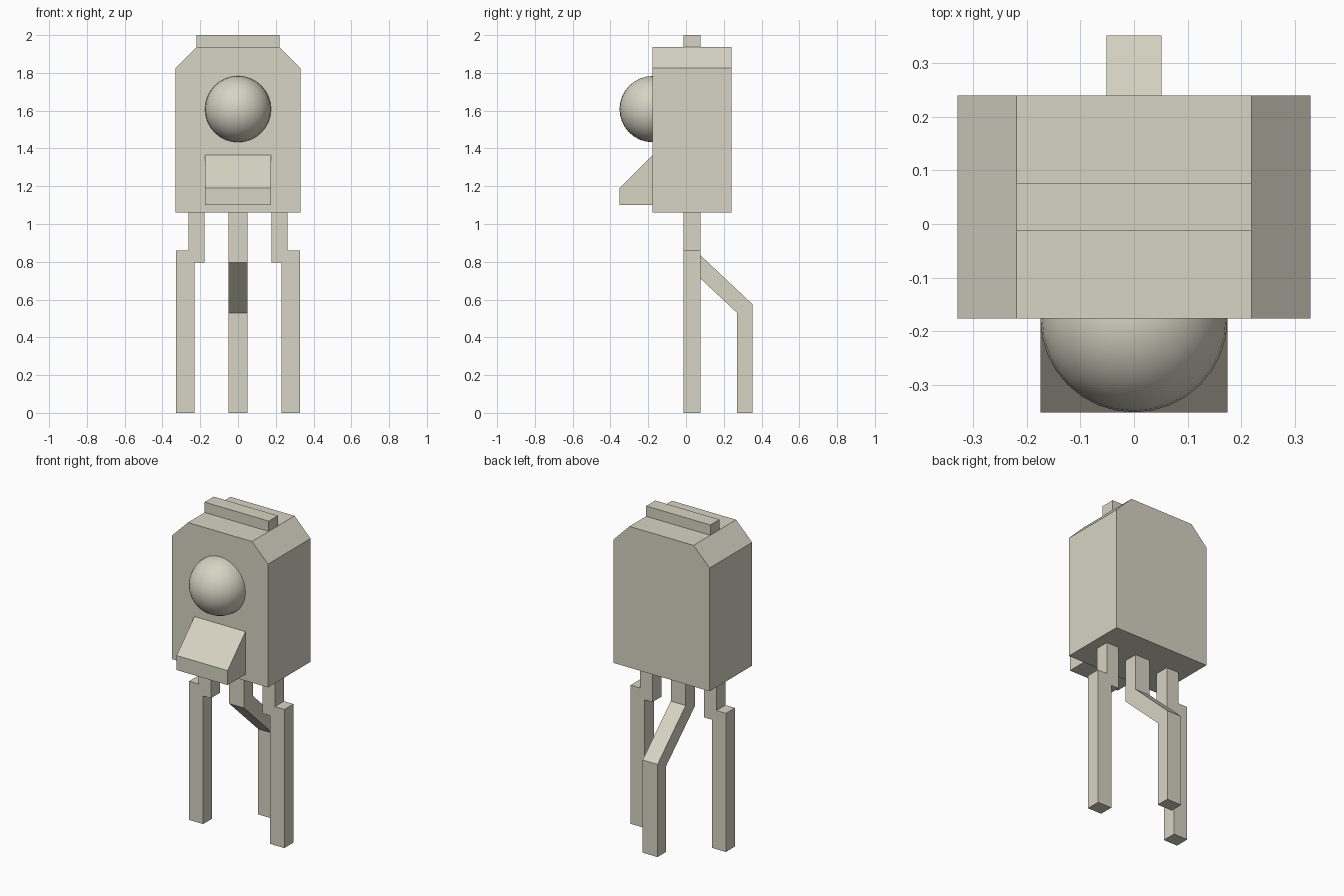
import bpy
import bmesh
from mathutils import Vector

cube = bpy.data.objects.get("Cube")
if cube:
    bpy.data.objects.remove(cube, do_unlink=True)

# Single material
stone = bpy.data.materials.new("warm_stone_grey")
stone.use_nodes = True
COLOUR = (0.68, 0.66, 0.55, 1)
stone.diffuse_color = COLOUR
stone.node_tree.nodes["Principled BSDF"].inputs["Base Color"].default_value = COLOUR


def finish(name, bm):
    bmesh.ops.recalc_face_normals(bm, faces=bm.faces)
    mesh = bpy.data.meshes.new(name)
    bm.to_mesh(mesh)
    bm.free()
    mesh.materials.append(stone)
    obj = bpy.data.objects.new(name, mesh)
    bpy.context.collection.objects.link(obj)
    return obj


def prism(name, profile, start, end, axis):
    """Extrude a closed profile: (x, z) along y, or (y, z) along x."""
    bm = bmesh.new()
    if axis == "y":
        points = [(a, start, b) for a, b in profile]
        sweep = Vector((0, end - start, 0))
    else:
        points = [(start, a, b) for a, b in profile]
        sweep = Vector((end - start, 0, 0))
    face = bm.faces.new([bm.verts.new(p) for p in points])
    moved = bmesh.ops.extrude_face_region(bm, geom=[face], use_keep_orig=True)["geom"]
    bmesh.ops.translate(bm, vec=sweep,
                        verts=[g for g in moved if isinstance(g, bmesh.types.BMVert)])
    return finish(name, bm)


FRONT, BACK = -0.177, 0.24
LEG_FRONT, LEG_BACK = -0.013, 0.076
BASE, TOP = 1.06, 1.936

# Body with chamfered shoulders, and the ridge on top
half = [(0.33, BASE), (0.33, 1.825), (0.22, TOP)]
prism("body", half + [(-x, z) for x, z in reversed(half)], FRONT, BACK, "y")
prism("top_ridge", [(-0.22, TOP), (0.22, TOP), (0.22, 2), (-0.22, 2)],
      LEG_FRONT, LEG_BACK, "y")

# Wedge below the eye
prism("front_wedge", [(FRONT, 1.1), (-0.352, 1.1), (-0.352, 1.19), (FRONT, 1.365)],
      -0.175, 0.175, "x")

# Round eye, half sunk into the body
bm = bmesh.new()
bmesh.ops.create_uvsphere(bm, u_segments=32, v_segments=16, radius=0.175)
for face in bm.faces:
    face.smooth = True
eye = finish("eye", bm)
eye.location = (0, FRONT, 1.608)

# Stepped side legs
leg = [(0.177, BASE), (0.262, BASE), (0.262, 0.86), (0.327, 0.86),
       (0.327, 0), (0.23, 0), (0.23, 0.795), (0.177, 0.795)]
for side, sign in (("left", 1), ("right", -1)):
    prism(side + "_leg", [(sign * x, z) for x, z in leg], LEG_FRONT, LEG_BACK, "y")

# Bent rear leg
prism("rear_leg", [(LEG_FRONT, BASE), (LEG_BACK, BASE), (LEG_BACK, 0.835),
                   (0.352, 0.575), (0.352, 0), (0.27, 0), (0.27, 0.53),
                   (LEG_FRONT, 0.795)], -0.051, 0.051, "x")
